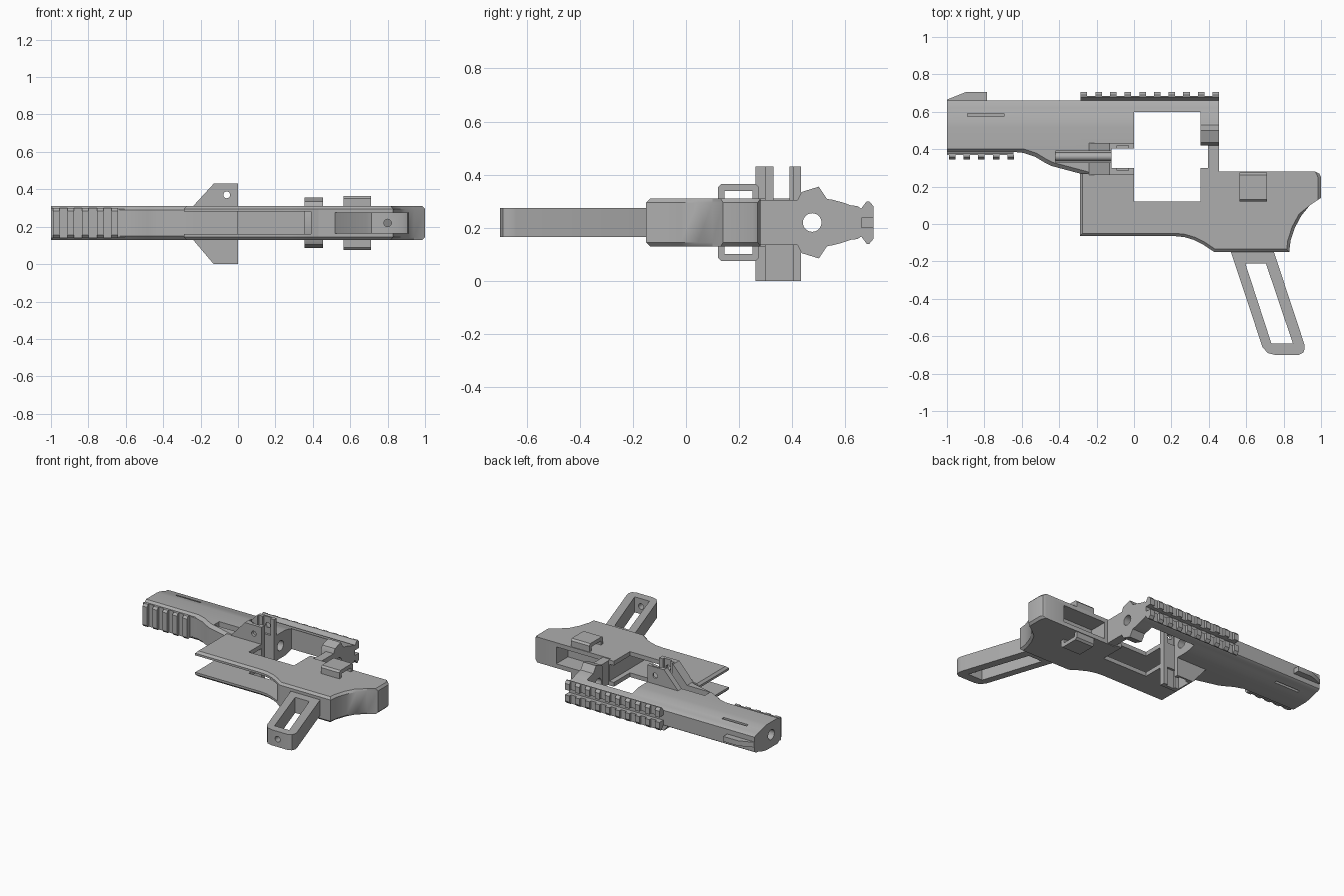
import bpy, bmesh, math
from mathutils import Vector

cube = bpy.data.objects.get("Cube")
if cube:
    bpy.data.objects.remove(cube, do_unlink=True)

MID = 0.22  # middle plane of the thickness
grey = bpy.data.materials.new("plain grey")
grey.use_nodes = True
colour = (0.42, 0.42, 0.42, 1)
grey.diffuse_color = colour
grey.node_tree.nodes["Principled BSDF"].inputs["Base Color"].default_value = colour

PLACE = {"x": lambda u, v, w: (w, u, v),
         "y": lambda u, v, w: (u, w, v),
         "z": lambda u, v, w: (u, v, w)}


def prism(name, pts, axis, a, b, chamfer=0, rule=None):
    """Extrude an outline along an axis, optionally chamfering cap edges."""
    bm = bmesh.new()
    low = [bm.verts.new(PLACE[axis](u, v, a)) for u, v in pts]
    high = [bm.verts.new(PLACE[axis](u, v, b)) for u, v in pts]
    caps = [bm.faces.new(low), bm.faces.new(high)]
    for i in range(len(pts)):
        j = (i + 1) % len(pts)
        bm.faces.new((low[i], low[j], high[j], high[i]))
    bmesh.ops.recalc_face_normals(bm, faces=bm.faces)
    if chamfer:
        edges = [e for f in caps for e in f.edges
                 if rule is None or rule((e.verts[0].co + e.verts[1].co) / 2)]
        bmesh.ops.bevel(bm, geom=edges, offset=chamfer, segments=1,
                        profile=0.5, affect="EDGES")
    mesh = bpy.data.meshes.new(name)
    bm.to_mesh(mesh)
    bm.free()
    mesh.materials.append(grey)
    ob = bpy.data.objects.new(name, mesh)
    bpy.context.collection.objects.link(ob)
    return ob


def box(name, x0, x1, y0, y1, z0, z1):
    return prism(name, [(x0, y0), (x1, y0), (x1, y1), (x0, y1)], "z", z0, z1)


def rod(name, u, v, r, axis, a, b):
    ring = [(u + r * math.cos(t * math.tau / 32), v + r * math.sin(t * math.tau / 32))
            for t in range(32)]
    return prism(name, ring, axis, a, b)


def cut(ob, *cutters):
    bpy.context.view_layer.objects.active = ob
    for c in cutters:
        c.hide_render = True
        m = ob.modifiers.new("cut", "BOOLEAN")
        m.operation, m.solver, m.object = "DIFFERENCE", "EXACT", c
        bpy.ops.object.modifier_apply(modifier=m.name)
        bpy.data.objects.remove(c, do_unlink=True)


def both(half):
    """Mirror (y, half width) points about the middle plane."""
    return [(y, MID + h) for y, h in half] + [(y, MID - h) for y, h in reversed(half)]


def bore():
    return rod("bore_cutter", 0.475, MID, 0.035, "x", -1.1, 0.6)


def notch():
    return box("notch_cutter", -0.12, 0.01, 0.30, 0.405, -0.1, 0.6)


def groove():
    return box("groove_cutter", -0.42, 0.01, 0.33, 0.39, 0.265, 0.6)


# Lower frame with curved underside and scooped rear end
frame_outline = [(-0.29, -0.065), (0.22, -0.065), (0.27, -0.07), (0.32, -0.085),
                 (0.37, -0.11), (0.43, -0.15), (0.83, -0.15), (0.837, -0.09),
                 (0.86, -0.02), (0.895, 0.045), (0.94, 0.1), (1, 0.14), (1, 0.25),
                 (0.99, 0.27), (0.97, 0.28), (0.395, 0.28), (0.395, 0.30),
                 (0.355, 0.30), (0.355, 0.12), (0, 0.12), (0, 0.27), (-0.29, 0.27)]
frame = prism("lower_frame", frame_outline, "z", 0.13, 0.31, 0.015,
              lambda c: c.y < 0.115 or c.x > 0.99)
cut(frame,
    box("well_cutter", -0.4, 0.39, -0.2, 0.4, 0.16, 0.28),
    box("pocket_cutter", 0.48, 0.82, 0.15, 0.4, 0.16, 0.28))

# Upper barrel housing, open around the central window
section = both([(0.385, 0.075), (0.40, 0.09), (0.52, 0.09), (0.55, 0.086),
                (0.585, 0.077), (0.62, 0.065), (0.645, 0.062), (0.66, 0.052)])
barrel = prism("barrel_housing", section, "x", -1, 0.455)
cut(barrel,
    box("window_cutter", 0, 0.355, 0.2, 0.60, -0.1, 0.6),
    box("rear_cutter", 0.3, 0.6, 0.2, 0.43, -0.1, 0.6),
    bore(), notch(), groove(),
    box("upper_slit_cutter", -0.89, -0.695, 0.575, 0.59, 0.275, 0.4),
    box("lower_slit_cutter", -0.89, -0.695, 0.575, 0.59, 0.0, 0.165))

# Curved web between barrel and frame
web = prism("front_web", [(-0.65, 0.386), (-0.59, 0.38), (-0.53, 0.36), (-0.48, 0.33),
                          (-0.44, 0.31), (-0.29, 0.27), (0, 0.27), (0, 0.41),
                          (-0.65, 0.41)], "z", 0.13, 0.31, 0.02,
            lambda c: c.x < -0.3 and c.y < 0.4)
cut(web, notch(), groove())
rod("spring_rod", 0.36, 0.265, 0.022, "x", -0.42, -0.12)

# Rear collar and post
collar = prism("rear_collar", both([(0.42, 0.085), (0.435, 0.115), (0.50, 0.135),
                                    (0.53, 0.09), (0.62, 0.065)]), "x", 0.355, 0.455)
cut(collar, bore())
box("rear_post", 0.395, 0.455, 0.27, 0.43, 0.135, 0.305)

# Slotted cross fins
fins = prism("cross_fins", [(-0.24, 0.31), (-0.13, 0.43), (0, 0.43), (0, 0),
                            (-0.13, 0), (-0.24, 0.13)], "y", 0.262, 0.432)
cut(fins, notch(), groove(),
    box("lip_cutter", -0.09, -0.03, 0.285, 0.42, -0.1, 0.6),
    rod("pin_cutter", -0.06, 0.37, 0.018, "y", 0.2, 0.5))


# Toothed rails
def teeth(name, count, start, pts):
    for i in range(count):
        x = start + i * 0.0783
        prism(f"{name}_tooth_{i + 1}", pts, "x", x, x + 0.035)


for side, s in (("upper", 1), ("lower", -1)):
    base = [(0.65, 0.018), (0.65, 0.05), (0.66, 0.053), (0.68, 0.08), (0.685, 0.08),
            (0.685, 0.018)]
    tooth = [(0.684, 0.018), (0.684, 0.08), (0.69, 0.08), (0.705, 0.062), (0.705, 0.018)]
    prism(f"{side}_top_rail", [(y, MID + s * h) for y, h in base], "x", -0.285, 0.455)
    teeth(f"{side}_top_rail", 10, -0.285, [(y, MID + s * h) for y, h in tooth])

prism("under_rail", both([(0.368, 0.08), (0.378, 0.08), (0.39, 0.06)]), "x", -1, -0.645)
teeth("under_rail", 5, -0.99, both([(0.345, 0.065), (0.358, 0.08), (0.37, 0.08)]))

# Front sight blade
prism("front_sight", [(-1, 0.65), (-1, 0.665), (-0.9, 0.705), (-0.785, 0.705),
                      (-0.785, 0.65)], "z", 0.202, 0.238)

# Bridge clips on both faces
clip = [(0.12, 0.30), (0.12, 0.352), (0.132, 0.365), (0.263, 0.365), (0.275, 0.352),
        (0.275, 0.30), (0.25, 0.30), (0.25, 0.338), (0.145, 0.338), (0.145, 0.30)]
prism("upper_clip", clip, "x", 0.565, 0.71)
prism("lower_clip", [(y, 2 * MID - z) for y, z in clip], "x", 0.565, 0.71)

# Open loop grip
grip = prism("grip", [(0.515, -0.14), (0.745, -0.14), (0.91, -0.64), (0.913, -0.665),
                      (0.905, -0.688), (0.88, -0.70), (0.755, -0.70), (0.715, -0.69),
                      (0.687, -0.658)], "z", 0.165, 0.275)
cut(grip,
    prism("slot_cutter", [(0.595, -0.21), (0.705, -0.21), (0.85, -0.64), (0.735, -0.64)],
          "z", 0, 0.5),
    rod("strap_cutter", 0.80, MID, 0.02, "y", -0.8, -0.6))

# Smooth the curved faces, keep edges sharp
for ob in bpy.context.collection.objects:
    if ob.type == "MESH" and grey.name in ob.data.materials:
        ob.select_set(True)
        bpy.context.view_layer.objects.active = ob
bpy.ops.object.shade_smooth_by_angle(angle=math.radians(28))
